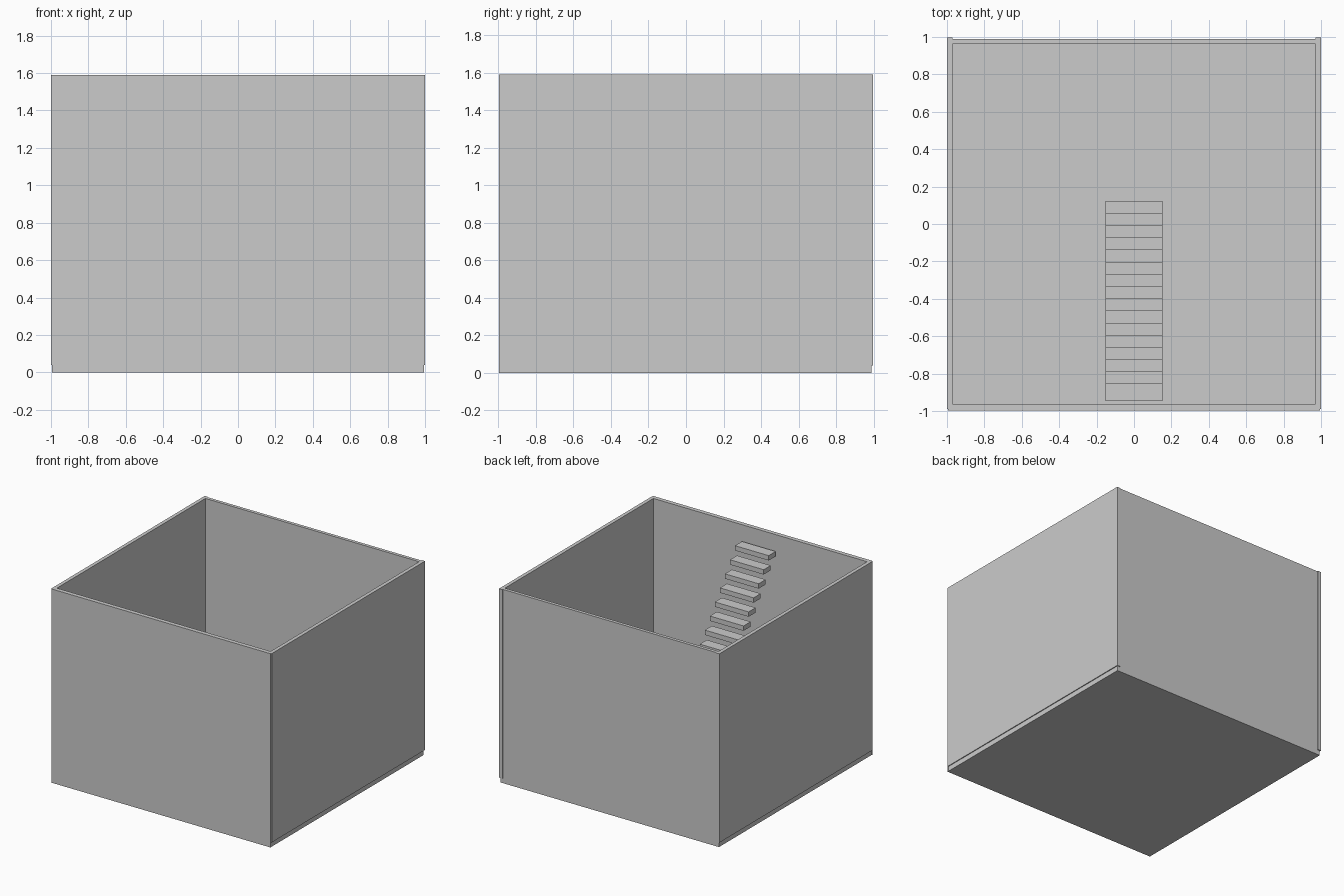
import bpy

if "Cube" in bpy.data.objects:
    bpy.data.objects.remove(bpy.data.objects["Cube"])


def box(name, x0, x1, y0, y1, z0, z1):
    """Add a named box from its limits on each axis."""
    bpy.ops.mesh.primitive_cube_add(
        size=1, location=((x0 + x1) / 2, (y0 + y1) / 2, (z0 + z1) / 2))
    ob = bpy.context.object
    ob.name = name
    ob.scale = (x1 - x0, y1 - y0, z1 - z0)
    bpy.ops.object.transform_apply(location=False, rotation=False, scale=True)
    return ob


FLOOR = 0.04
TOP = 1.59

# Floor slab, slightly inset under the side walls
box("floor", -0.993, 0.993, -0.99, 0.99, 0, FLOOR)

# Side walls standing proud of the floor
for side, name in ((-1, "left_wall"), (1, "right_wall")):
    xs = sorted((side * 0.97, side * 1.0))
    box(name, xs[0], xs[1], -0.99, 0.997, FLOOR, TOP)

# Back and front walls between the side walls
box("back_wall", -0.97, 0.97, 0.963, 0.99, FLOOR, TOP)
box("front_wall", -0.97, 0.97, -0.99, -0.963, FLOOR, TOP)

# Thin outer facing that covers the front down to the ground
box("front_facing", -0.995, 0.995, -0.998, -0.99, 0, TOP)

# Floating stair treads rising toward the front wall
STEPS = 16
for i in range(STEPS):
    y1 = 0.124 - 0.0652 * i
    z1 = 0.105 + 0.0905 * i
    box(f"stair_tread_{i + 1}", -0.153, 0.153, y1 - 0.091, y1, z1 - 0.04, z1)
